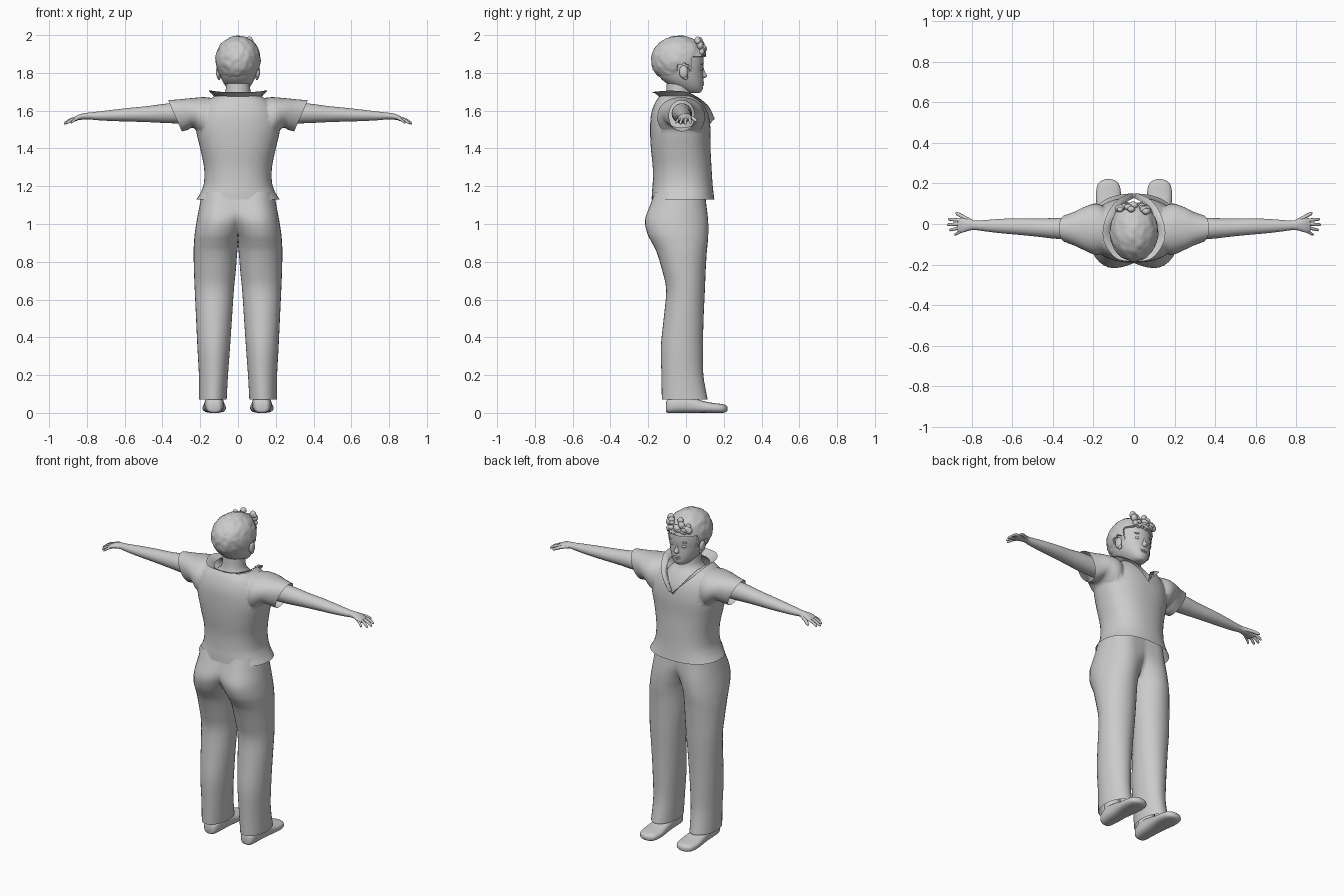
import bpy, bmesh, math, random
from mathutils import Vector, Matrix, noise

if "Cube" in bpy.data.objects:
    bpy.data.objects.remove(bpy.data.objects["Cube"])

random.seed(4)


def dense(keys, k=4):
    """Catmull-Rom interpolation of rows of numbers."""
    out = []
    for i in range(len(keys) - 1):
        a, b, c, d = (keys[max(0, min(len(keys) - 1, i + o))] for o in (-1, 0, 1, 2))
        for j in range(k):
            t = j / k
            out.append([0.5 * (2 * q + (r - p) * t + (2 * p - 5 * q + 4 * r - s) * t * t
                               + (3 * q - p - 3 * r + s) * t ** 3)
                        for p, q, r, s in zip(a, b, c, d)])
    return out + [list(keys[-1])]


def finish(name, bm, mirror=False, angle=60):
    bmesh.ops.recalc_face_normals(bm, faces=bm.faces[:])
    me = bpy.data.meshes.new(name)
    bm.to_mesh(me)
    bm.free()
    me.shade_smooth()
    me.set_sharp_from_angle(angle=math.radians(angle))
    ob = bpy.data.objects.new(name, me)
    bpy.context.collection.objects.link(ob)
    if mirror:
        m = ob.modifiers.new("Mirror", 'MIRROR')
        m.merge_threshold = 0.0005
    return ob


def ring(c, u, v, n=32, p=2.0):
    """Superellipse around c with half axes u and v."""
    c, u, v = Vector(c), Vector(u), Vector(v)
    f = lambda s: math.copysign(abs(s) ** (2 / p), s)
    return [c + u * f(math.cos(a)) + v * f(math.sin(a))
            for a in (2 * math.pi * i / n for i in range(n))]


def skin(bm, rings, cap=True, closed=True):
    vs = [[bm.verts.new(co) for co in r] for r in rings]
    n = len(vs[0])
    for a, b in zip(vs, vs[1:]):
        for i in range(n if closed else n - 1):
            j = (i + 1) % n
            bm.faces.new((a[i], a[j], b[j], b[i]))
    if cap:
        bm.faces.new(vs[0])
        bm.faces.new(vs[-1])


def loft(name, rings, cap=True, mirror=False, closed=True):
    bm = bmesh.new()
    skin(bm, rings, cap, closed)
    return finish(name, bm, mirror)


def zloft(name, keys, p=2.0, n=32, cap=True):
    """Rows: z, half width, back y, front y."""
    return loft(name, [ring((0, (b + f) / 2, z), (w, 0, 0), (0, (f - b) / 2, 0), n, p)
                       for z, w, b, f in dense(keys)], cap)


def blobs(name, items, mirror=False):
    """Items: centre, radii."""
    bm = bmesh.new()
    for c, r in items:
        bmesh.ops.create_uvsphere(bm, u_segments=16, v_segments=10, radius=1,
                                  matrix=Matrix.Translation(c) @ Matrix.Diagonal((*r, 1)))
    return finish(name, bm, mirror)


# Trousers: half profile, open along the centre above the crotch
def trouser_ring(z, cx, rin, rout, yb, yf):
    cy, ry, pts = (yb + yf) / 2, (yf - yb) / 2, []
    for i in range(17):
        a = -math.pi / 2 + math.pi * i / 16
        pts.append(Vector((cx + rout * math.cos(a), cy + ry * math.sin(a), z)))
    m = min(math.asin(min(1, cx / rin)), 1.05)
    angs = ([m * i / 6 for i in range(1, 7)]
            + [m + (math.pi - 2 * m) * i / 6 for i in range(1, 7)]
            + [math.pi - m + m * i / 6 for i in range(1, 6)])
    for b in angs:
        x = cx - rin * math.sin(b)
        pts.append(Vector((x if x > 1e-4 else 0, cy + ry * math.cos(b), z)))
    return pts


bm = bmesh.new()
skin(bm, [trouser_ring(*k) for k in dense([
    (1.17, .09, .35, .10, -.165, .10), (1.10, .09, .30, .113, -.19, .108),
    (1.02, .10, .17, .118, -.217, .117), (.95, .11, .13, .119, -.205, .118),
    (.90, .115, .118, .118, -.18, .115), (.85, .118, .114, .117, -.155, .11),
    (.75, .12, .108, .113, -.125, .104), (.65, .122, .10, .107, -.105, .10),
    (.50, .125, .093, .097, -.118, .093), (.35, .125, .083, .09, -.133, .09),
    (.20, .125, .072, .082, -.13, .092), (.07, .13, .07, .076, -.128, .115)])], cap=False)
bmesh.ops.delete(bm, geom=[f for f in bm.faces if all(v.co.x < 1e-4 for v in f.verts)],
                 context='FACES')
finish("trousers", bm, mirror=True)

# Shoes and ankles
shoe = [(-.107, .02, .01, .045), (-.095, .04, 0, .075), (-.04, .05, 0, .09), (.02, .052, 0, .085),
        (.08, .057, 0, .066), (.14, .062, 0, .053), (.19, .055, 0, .047), (.212, .036, .004, .04),
        (.221, .012, .012, .03)]
loft("shoe", [ring((.126, y, (a + b) / 2), (w, 0, 0), (0, 0, (b - a) / 2), 24, 2.7)
              for y, w, a, b in dense(shoe, 3)], mirror=True)
loft("ankle", [ring((.126, -.04, z), (.045, 0, 0), (0, .048, 0), 20) for z in (.05, .16)],
     mirror=True)

# Shirt: torso and sleeves fused, then opened at hem, cuffs and neck
shirt = zloft("shirt", [
    (1.13, .22, -.182, .15), (1.17, .196, -.18, .145), (1.22, .18, -.176, .14),
    (1.30, .18, -.176, .135), (1.40, .20, -.186, .13), (1.50, .222, -.19, .13),
    (1.58, .213, -.185, .118), (1.64, .18, -.165, .09), (1.677, .122, -.14, .055)], 2.3, 48)
sleeve_keys = [  # top x, top z, bottom x, bottom z, back y, front y
    (.08, 1.655, .12, 1.40, -.12, .06), (.17, 1.671, .19, 1.46, -.152, .10),
    (.25, 1.666, .235, 1.508, -.13, .085), (.31, 1.66, .268, 1.498, -.108, .062),
    (.37, 1.655, .297, 1.49, -.09, .045)]
sleeves = loft("sleeves", [
    ring(((a + c) / 2, (e + f) / 2, (b + d) / 2), ((a - c) / 2, 0, (b - d) / 2),
         (0, (f - e) / 2, 0), 32, 2.1) for a, b, c, d, e, f in dense(sleeve_keys)], mirror=True)
union = shirt.modifiers.new("Union", 'BOOLEAN')
union.operation, union.solver, union.object = 'UNION', 'EXACT', sleeves
fused = bpy.data.meshes.new_from_object(
    shirt.evaluated_get(bpy.context.evaluated_depsgraph_get()))
bpy.data.objects.remove(shirt)
bpy.data.objects.remove(sleeves)
bm = bmesh.new()
bm.from_mesh(fused)
bmesh.ops.delete(bm, geom=[f for f in bm.faces if len(f.verts) > 16], context='FACES')
for k in (-1.45, 1.45):
    bmesh.ops.bisect_plane(bm, geom=bm.verts[:] + bm.edges[:] + bm.faces[:],
                           plane_co=(0, 0, 1.53), plane_no=(k, 0, -1))
cut = []
for f in bm.faces:
    c = f.calc_center_median()
    if c.y > 0 and c.z > 1.53 + 1.45 * abs(c.x):
        cut.append(f)
bmesh.ops.delete(bm, geom=cut, context='FACES')
finish("shirt", bm)

# Collar: flared strip around the neck down to the V
collar = dense([  # inner xyz, outer xyz
    (0, -.14, 1.672, 0, -.187, 1.70), (.07, -.122, 1.674, .09, -.168, 1.70),
    (.115, -.05, 1.676, .15, -.08, 1.706), (.10, .035, 1.672, .143, .02, 1.693),
    (.05, .098, 1.602, .09, .112, 1.632), (0, .128, 1.53, .012, .153, 1.555)], 5)
loft("collar", [[Vector(r[:3]), Vector(r[:3]).lerp(Vector(r[3:]), .5) + Vector((0, 0, .006)),
                 Vector(r[3:])] for r in collar], cap=False, mirror=True, closed=False)

# Neck and chest
zloft("neck_and_chest", [
    (1.46, .17, -.15, .10), (1.55, .16, -.15, .098), (1.62, .125, -.13, .065),
    (1.66, .08, -.115, .035), (1.70, .066, -.105, .025), (1.78, .064, -.10, .025)])

# Arms with palms
arm_keys = [  # x, z, half height, y, half depth
    (.26, 1.585, .054, -.022, .054), (.37, 1.586, .052, -.022, .052),
    (.47, 1.582, .043, -.018, .045), (.56, 1.579, .037, -.013, .041),
    (.66, 1.575, .030, -.010, .035), (.75, 1.572, .022, -.008, .026),
    (.785, 1.572, .018, -.006, .023), (.815, 1.570, .017, -.004, .029),
    (.845, 1.564, .014, -.006, .036), (.87, 1.555, .009, -.006, .033)]
loft("arm", [ring((x, y, z), (0, d, 0), (0, 0, h), 24) for x, z, h, y, d in dense(arm_keys, 3)],
     mirror=True)

# Fingers and thumb
bm = bmesh.new()
for base, tip, r in (((.80, .012, 1.568), (.878, .055, 1.545), .010),
                     ((.855, .018, 1.56), (.915, .024, 1.535), .0085),
                     ((.86, 0, 1.56), (.921, -.004, 1.53), .0085),
                     ((.855, -.017, 1.56), (.910, -.031, 1.53), .008),
                     ((.84, -.03, 1.56), (.885, -.054, 1.535), .007)):
    a, b = Vector(base), Vector(tip)
    d = (b - a).normalized()
    u = d.cross(Vector((0, 0, 1))).normalized()
    v = u.cross(d)
    skin(bm, [ring(a.lerp(b, t) + Vector((0, 0, .02 * t * (1 - t))), u * r * s, v * r * s, 10)
              for t, s in ((0, 1), (.3, 1), (.6, .95), (.88, .85), (.97, .6), (1, .25))])
finish("fingers", bm, mirror=True)

# Head and face
zloft("head", [
    (1.693, .018, .02, .065), (1.70, .036, -.01, .08), (1.72, .058, -.06, .09),
    (1.75, .079, -.11, .092), (1.78, .092, -.14, .092), (1.81, .10, -.15, .091),
    (1.85, .105, -.16, .094), (1.90, .102, -.155, .088), (1.95, .075, -.12, .055),
    (1.97, .03, -.08, .02)], 2.15)
zloft("nose", [(1.835, .007, .06, .09), (1.805, .010, .06, .10), (1.785, .017, .06, .111),
               (1.773, .012, .06, .10)], n=16)
blobs("lips", [((0, .087, 1.749), (.025, .009, .006)), ((0, .086, 1.739), (.021, .009, .006))])
blobs("eyes", [((.038, .077, 1.82), (.017, .011, .009))], mirror=True)
blobs("brows", [((.04, .081, 1.847), (.024, .008, .005))], mirror=True)
blobs("ears", [((.104, -.012, 1.805), (.013, .024, .034)), ((.10, -.004, 1.778), (.009, .014, .016))],
      mirror=True)


# Hair: lumpy cap tucked into the head below the hairline
def hairline(y):
    if y > .035:
        return 1.885
    if y > .012:
        return 1.80
    return 1.84 if y > -.04 else 1.762


bm = bmesh.new()
bmesh.ops.create_icosphere(bm, subdivisions=5, radius=1)
centre = Vector((0, -.038, 1.87))
for v in bm.verts:
    n = v.co.copy()
    lump = 1 + .035 * noise.noise(n * 4) + .015 * noise.noise(n * 9)
    p = centre + Vector((n.x * .119, n.y * .147, n.z * .127)) * lump
    if p.z < hairline(p.y) + .006 * noise.noise(n * 12):
        p = centre + (p - centre) * .72
    v.co = p
finish("hair", bm)

# Curled fringe
curls = []
for i in range(22):
    x = random.uniform(-.075, .075)
    z = random.uniform(1.905, 1.975)
    y = .093 - 3.2 * x * x - 4.5 * max(0, z - 1.93) ** 2 - .3 * max(0, z - 1.93)
    r = random.uniform(.011, .018)
    curls.append(((x, y, z), (r * 1.2, r, r * random.uniform(.8, 1.3))))
blobs("fringe_curls", curls)
